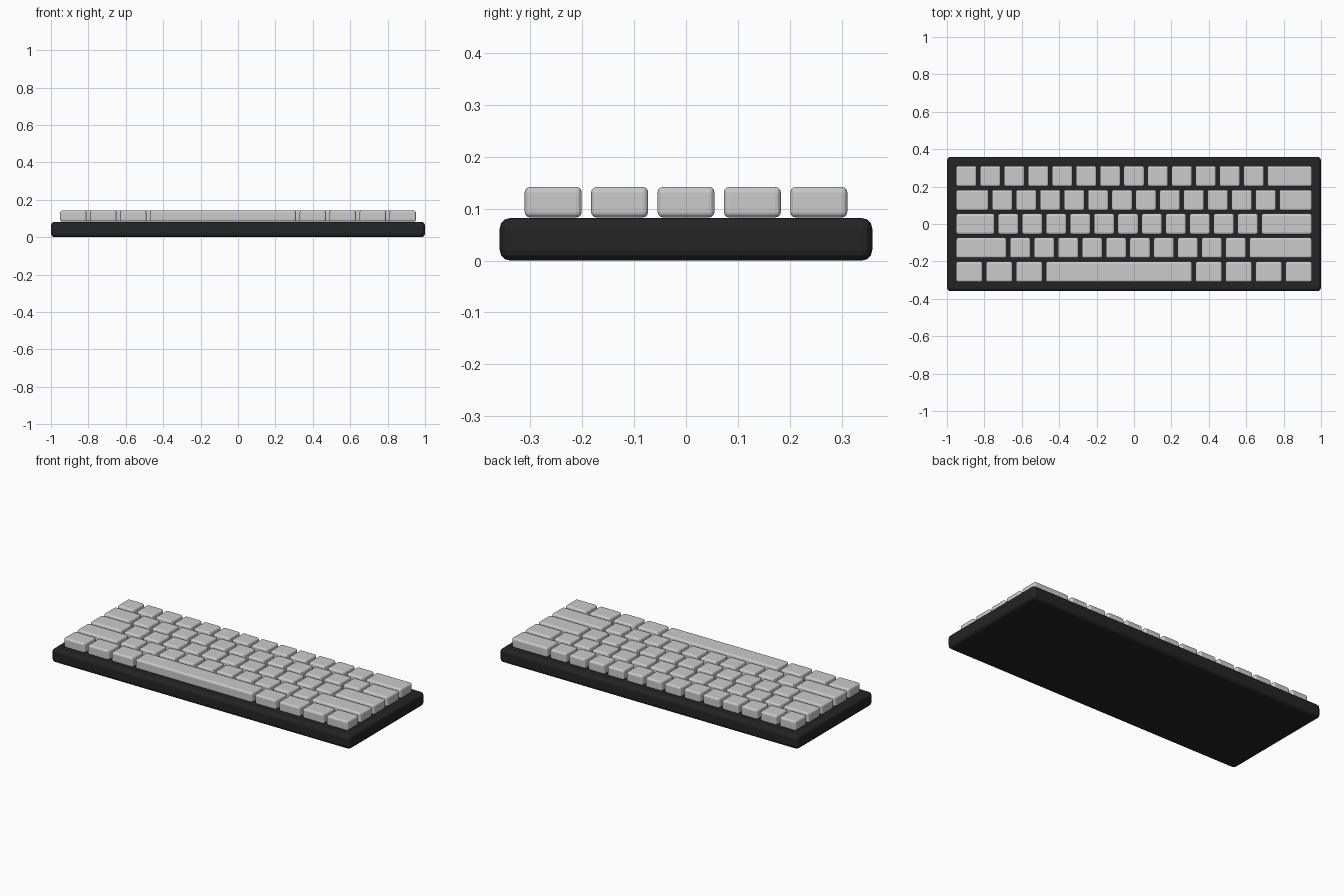
import bpy
import bmesh

if "Cube" in bpy.data.objects:
    bpy.data.objects.remove(bpy.data.objects["Cube"])

UNIT = 0.128      # key pitch
GAP = 0.018       # space between keycaps
ROWS = [          # key widths in units, back row first
    [1] * 13 + [2],
    [1.5] + [1] * 12 + [1.5],
    [1.75] + [1] * 11 + [2.25],
    [2.25] + [1] * 10 + [2.75],
    [1.25] * 3 + [6.25] + [1.25] * 4,
]


def material(name, value):
    mat = bpy.data.materials.new(name)
    mat.diffuse_color = (value, value, value, 1)
    mat.use_nodes = True
    mat.node_tree.nodes["Principled BSDF"].inputs["Base Color"].default_value = mat.diffuse_color
    return mat


def rounded_box(name, center, size, radius, segments, mat):
    bm = bmesh.new()
    bmesh.ops.create_cube(bm, size=1)
    for v in bm.verts:
        v.co = [v.co[i] * size[i] for i in range(3)]
    bmesh.ops.bevel(bm, geom=bm.edges[:], offset=radius, segments=segments,
                    profile=0.5, affect='EDGES')
    mesh = bpy.data.meshes.new(name)
    bm.to_mesh(mesh)
    bm.free()
    mesh.materials.append(mat)
    obj = bpy.data.objects.new(name, mesh)
    obj.location = center
    bpy.context.collection.objects.link(obj)
    return obj


black = material("case black", 0.017)
grey = material("keycap grey", 0.6)

# Case
rounded_box("case", (0, 0, 0.041), (2.0, 0.718, 0.082), 0.02, 3, black)

# Keycaps, row by row
for r, widths in enumerate(ROWS):
    left = -7.5 * UNIT
    y = (2 - r) * UNIT
    for k, w in enumerate(widths):
        width = w * UNIT
        name = "space_bar" if w > 6 else f"keycap_row{r + 1}_{k + 1}"
        rounded_box(name, (left + width / 2, y, 0.1125),
                    (width - GAP, UNIT - GAP, 0.059), 0.011, 3, grey)
        left += width
